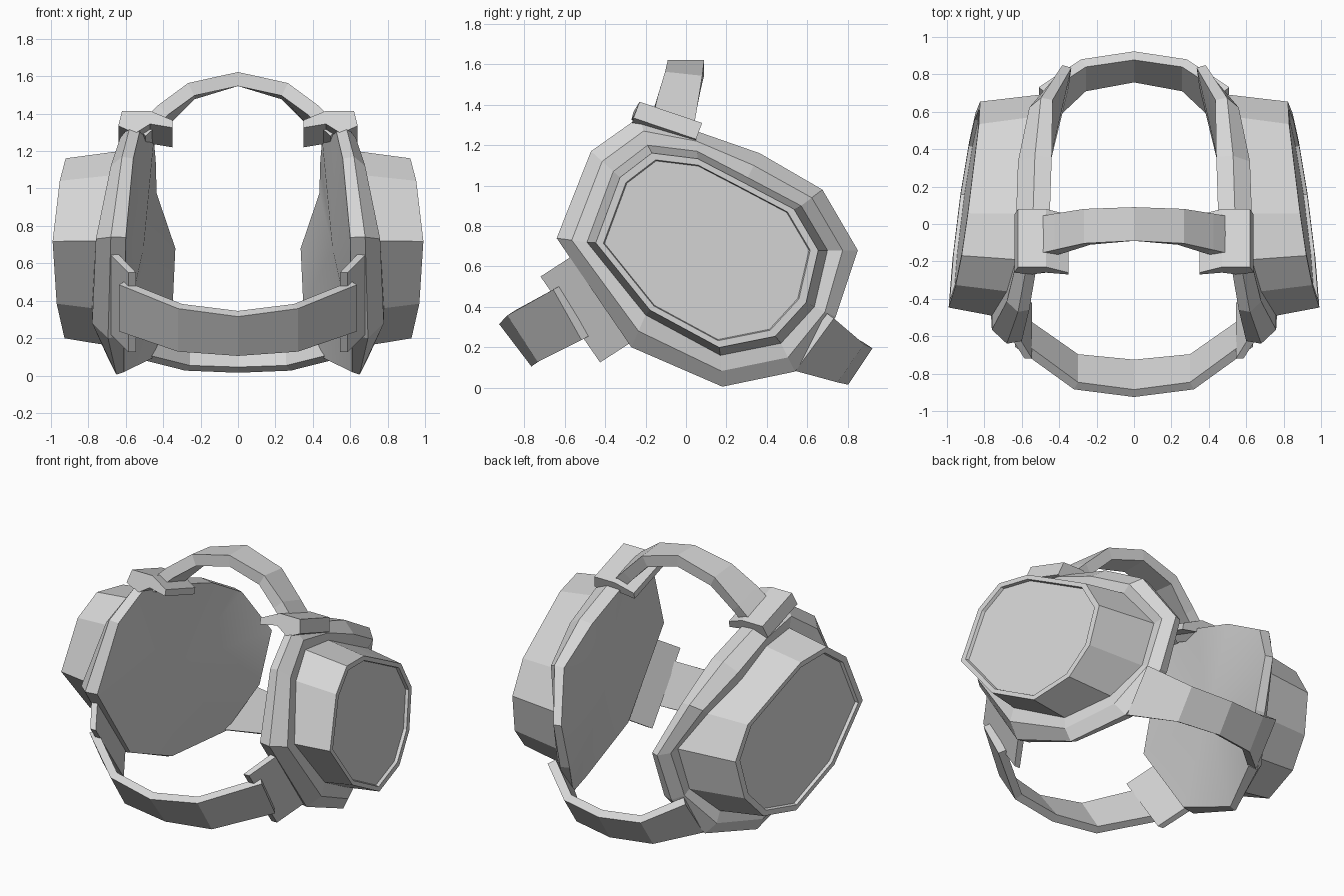
import bpy, bmesh
from mathutils import Vector

cube = bpy.data.objects.get("Cube")
if cube:
    bpy.data.objects.remove(cube, do_unlink=True)

grey = bpy.data.materials.new("plain grey")
grey.use_nodes = True
grey.diffuse_color = (0.67, 0.67, 0.67, 1)
grey.node_tree.nodes["Principled BSDF"].inputs["Base Color"].default_value = (0.67, 0.67, 0.67, 1)

# Cup outlines: y, z of the wide flange and of the ear cup
FLANGE = [(-.64, .74), (-.47, 1.17), (-.23, 1.34), (.05, 1.27), (.365, 1.16), (.675, .98),
          (.85, .68), (.74, .35), (.54, .08), (.18, .005), (-.27, .2)]
CUP = [(-.49, .72), (-.36, 1.07), (-.19, 1.2), (.055, 1.17), (.305, 1.04), (.57, .9),
       (.70, .68), (.635, .4), (.47, .22), (.17, .16), (-.2, .36)]
# Flange x at its outer and inner side
OUTER = [.76, .68, .63, .63, .62, .56, .43, .47, .58, .69, .78]
INNER = [.60, .56, .52, .45, .44, .435, .335, .35, .46, .61, .61]
MID = Vector((.09, .68))


def finish(name, bm):
    bmesh.ops.recalc_face_normals(bm, faces=bm.faces)
    mesh = bpy.data.meshes.new(name)
    bm.to_mesh(mesh)
    bm.free()
    mesh.materials.append(grey)
    obj = bpy.data.objects.new(name, mesh)
    bpy.context.collection.objects.link(obj)
    return obj


def mirrored(obj):
    mod = obj.modifiers.new("Mirror", "MIRROR")
    mod.use_axis[0] = True


def loft(bm, rings):
    """Skin a list of closed point rings, returning their vertices."""
    rows = [[bm.verts.new(p) for p in ring] for ring in rings]
    for a, b in zip(rows, rows[1:]):
        n = len(a)
        for i in range(n):
            j = (i + 1) % n
            bm.faces.new((a[i], a[j], b[j], b[i]))
    return rows


def scaled(outline, s):
    return [MID + (Vector(p) - MID) * s for p in outline]


def at(xs, outline):
    return [(x, p[0], p[1]) for x, p in zip(xs, outline)]


def cap_plane(outline, offset=0):
    """The tilted plane of the outer cap."""
    return [(.965 - .155 * p[0] - .06 * p[1] + offset, p[0], p[1]) for p in outline]


# Ear cups: inner pad, stepped flange, tapered cup wall, rim and recessed disc
bm = bmesh.new()
half = [(o + i) / 2 for o, i in zip(OUTER, INNER)]
ledge = [(Vector(a) + Vector(b)) / 2 for a, b in zip(FLANGE, CUP)]
rows = loft(bm, [
    at(INNER, scaled(FLANGE, .98)),
    at(half, FLANGE),
    at(OUTER, ledge),
    at(OUTER, CUP),
    cap_plane(scaled(CUP, .925)),
    cap_plane(scaled(CUP, .86)),
    cap_plane(scaled(CUP, .85), -.02)])
bm.faces.new(rows[-1])
centre = bm.verts.new((.505, MID.x, MID.y))
inner = rows[0]
for i, v in enumerate(inner):
    w = inner[(i + 1) % len(inner)]
    bm.faces.new((v, w, centre)).smooth = True
    bm.edges.get((v, w)).smooth = False
mirrored(finish("ear_cups", bm))


def band(name, path, thickness):
    """Strap symmetric in x. Path entries: centre point, half width vector."""
    full = [((-c[0], c[1], c[2]), w) for c, w in reversed(path[1:])] + path
    pts = [Vector(c) for c, w in full]
    rings = []
    for i, (c, w) in enumerate(full):
        w = Vector(w)
        tangent = pts[min(i + 1, len(pts) - 1)] - pts[max(i - 1, 0)]
        n = tangent.cross(w).normalized() * thickness / 2
        rings.append([pts[i] + w + n, pts[i] - w + n, pts[i] - w - n, pts[i] + w - n])
    bm = bmesh.new()
    rows = loft(bm, rings)
    bm.faces.new(rows[0])
    bm.faces.new(rows[-1])
    finish(name, bm)


band("top_band", [((0, 0, 1.585), (0, .09, 0)),
                  ((.25, -.015, 1.52), (0, .092, -.01)),
                  ((.40, -.05, 1.39), (0, .097, -.03)),
                  ((.52, -.075, 1.27), (0, .1, -.035))], .075)
band("front_band", [((0, -.825, .225), (0, -.08, .105)),
                    ((.31, -.79, .255), (0, -.075, .115)),
                    ((.62, -.57, .37), (0, -.07, .125))], .05)
band("back_band", [((0, .84, .12), (0, .06, .09)),
                   ((.27, .795, .135), (0, .065, .095)),
                   ((.49, .62, .225), (0, .095, .13))], .055)


def clip(name, profile, start, end):
    """Plate with the given cross-section, swept from start to end."""
    bm = bmesh.new()
    rows = loft(bm, [[Vector(p) + Vector(s) for p in profile] for s in (start, end)])
    for row in rows:
        bm.faces.new(row)
    mirrored(finish(name, bm))


# Clips that hold the top and front bands on the flanges
clip("top_clip", [(.62, 0, 0), (.47, 0, 0), (.35, -.03, -.05), (.35, -.04, -.09),
                  (.47, -.03, -.07), (.55, -.04, -.12), (.64, -.03, -.08)],
     (0, -.23, 1.415), (0, .08, 1.31))
clip("front_clip", [(.545, -.065, -.04), (.585, -.065, -.04),
                    (.695, .105, .07), (.65, .105, .07)],
     (0, -.655, .59), (0, -.36, .165))
